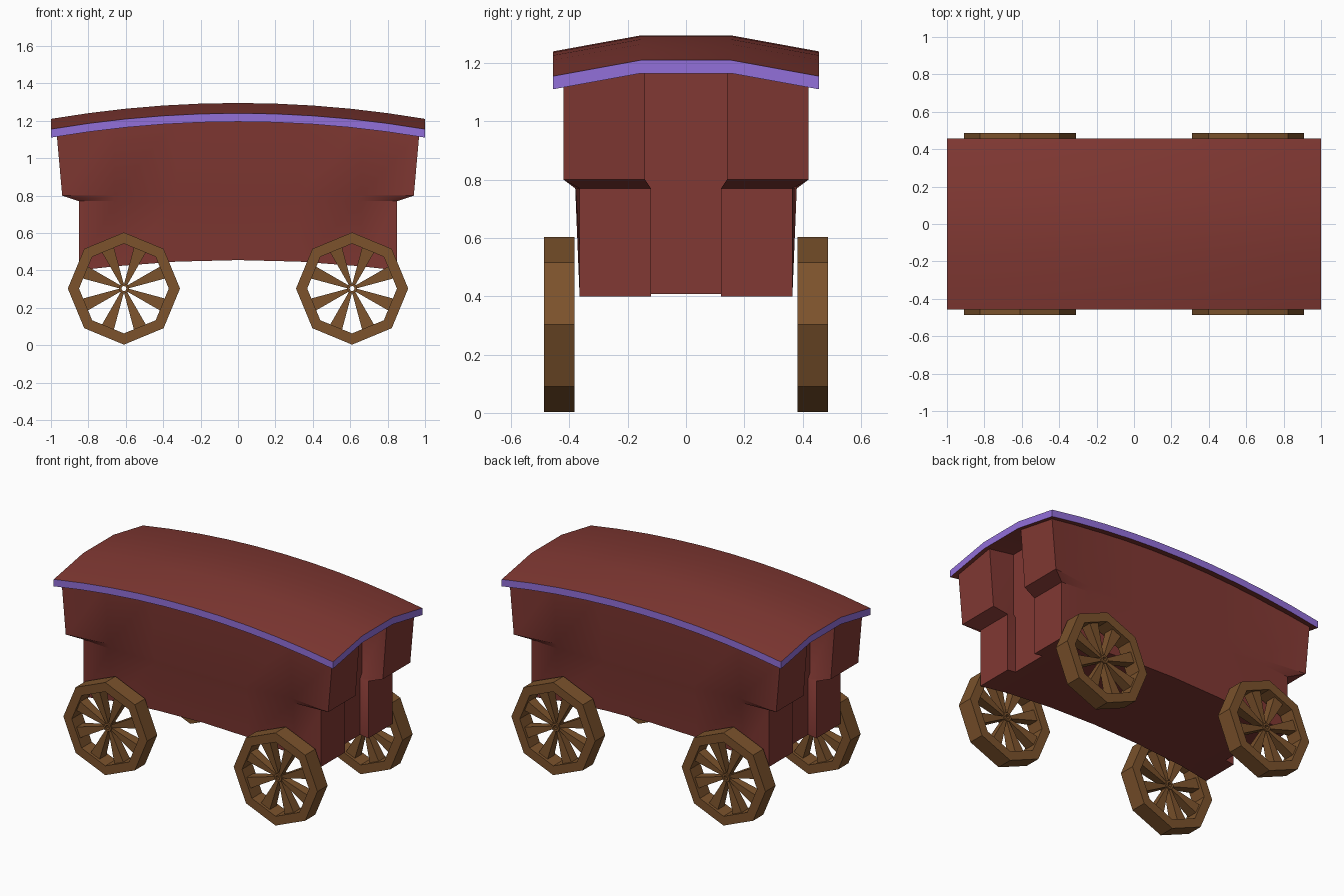
import bpy, bmesh, math

if "Cube" in bpy.data.objects:
    bpy.data.objects.remove(bpy.data.objects["Cube"])

def material(name, rgb):
    m = bpy.data.materials.new(name)
    m.diffuse_color = (*rgb, 1)
    m.use_nodes = True
    m.node_tree.nodes["Principled BSDF"].inputs["Base Color"].default_value = m.diffuse_color
    return m

RED = material("painted_wood", (0.22, 0.04, 0.033))
PURPLE = material("trim_paint", (0.29, 0.16, 0.7))
BROWN = material("wheel_wood", (0.2, 0.085, 0.025))

def finish(bm, name, mat, smooth=None):
    bmesh.ops.recalc_face_normals(bm, faces=bm.faces)
    me = bpy.data.meshes.new(name)
    bm.to_mesh(me)
    bm.free()
    me.materials.append(mat)
    if smooth:
        me.shade_smooth()
        me.set_sharp_from_angle(angle=math.radians(smooth))
    ob = bpy.data.objects.new(name, me)
    bpy.context.collection.objects.link(ob)
    return ob

def eave(x):
    return 1.24 - 0.085 * x * x

def roof_z(x, y):
    return eave(x) + 0.055 * min(1, (0.457 - abs(y)) / 0.302)

# Roof and purple trim: arched cross-section swept along x
XS = [-1 + i * 0.2 for i in range(11)]
YS = [-0.457, -0.155, 0.155, 0.457]

def slab(name, top, bottom, mat):
    bm = bmesh.new()
    loops = []
    for x in XS:
        pts = [(x, y, roof_z(x, y) + top) for y in YS]
        pts += [(x, y, roof_z(x, y) + bottom) for y in reversed(YS)]
        loops.append([bm.verts.new(p) for p in pts])
    for a, b in zip(loops, loops[1:]):
        for i in range(8):
            j = (i + 1) % 8
            bm.faces.new((a[i], a[j], b[j], b[i]))
    for l in (loops[0], loops[-1]):
        for i in range(3):
            bm.faces.new((l[i], l[i + 1], l[6 - i], l[7 - i]))
    return finish(bm, name, mat, 30)

trim = slab("roof_trim", 0, -0.045, PURPLE)
trim.data.materials.append(RED)
for p in trim.data.polygons:          # red top and underside, purple rim
    if abs(p.normal.z) > 0.7:
        p.material_index = 1

# Body: flared corner posts, recessed end walls, arched floor
LEVELS = [  # z, end x, recess half width, corner y, mid wall y
    (0.40, 0.85, 0.12, 0.365, 0.355),
    (0.77, 0.85, 0.12, 0.365, 0.38),
    (0.80, 0.94, 0.14, 0.42, 0.385),
    (None, 0.97, 0.14, 0.42, 0.41),
]
bm = bmesh.new()
rings = []
for n, (z, xe, w, ye, ym) in enumerate(LEVELS):
    half = [(0.79, w), (xe, w), (xe, ye), (0.66, ym), (0.33, ym), (0, ym)]
    side = half + [(-x, y) for x, y in reversed(half[:-1])]
    plan = side + [(x, -y) for x, y in reversed(side)]
    ring = []
    for x, y in plan:
        h = z
        if n == 0:
            h = 0.455 - 0.055 * min(1, (x / 0.85) ** 2)
        elif z is None:
            h = roof_z(x, y) - 0.03
        ring.append(bm.verts.new((x, y, h)))
    rings.append(ring)
N = len(rings[0])
for a, b in zip(rings, rings[1:]):
    for i in range(N):
        j = (i + 1) % N
        bm.faces.new((a[i], a[j], b[j], b[i]))
floor = rings[0]
for i in range(3, 7):
    bm.faces.new((floor[i], floor[i + 1], floor[N - 2 - i], floor[N - 1 - i]))
bm.faces.new(floor[:4] + floor[N - 4:])
bm.faces.new(floor[7:15])
finish(bm, "wagon_body", RED, 35)

# Wheels: octagonal rim, tapered spokes, small hub ring
def ring_prism(bm, r_out, r_in, depth, turn=0):
    rows = []
    for k in range(8):
        a = k * math.pi / 4 + turn
        rows.append([bm.verts.new((r * math.cos(a), y, r * math.sin(a)))
                     for r, y in ((r_out, -depth), (r_out, depth), (r_in, depth), (r_in, -depth))])
    for k in range(8):
        a, b = rows[k], rows[(k + 1) % 8]
        for i in range(4):
            j = (i + 1) % 4
            bm.faces.new((a[i], a[j], b[j], b[i]))

def wheel(name, x, y):
    bm = bmesh.new()
    ring_prism(bm, 0.30, 0.24, 0.052)
    ring_prism(bm, 0.028, 0.014, 0.03)
    for k in range(8):
        a = (k + 0.5) * math.pi / 4
        c, s = math.cos(a), math.sin(a)
        ends = []
        for r, w, d in ((0.02, 0.008, 0.02), (0.235, 0.036, 0.035)):
            ends.append([bm.verts.new((r * c - t * s, v, r * s + t * c))
                         for t, v in ((-w, -d), (w, -d), (w, d), (-w, d))])
        p, q = ends
        for i in range(4):
            j = (i + 1) % 4
            bm.faces.new((p[i], p[j], q[j], q[i]))
        bm.faces.new(p)
        bm.faces.new(q)
    ob = finish(bm, name, BROWN)
    ob.location = (x, y, 0.303)

for sx, lx in ((-1, "left"), (1, "right")):
    for sy, ly in ((-1, "front"), (1, "back")):
        wheel(f"{ly}_{lx}_wheel", sx * 0.61, sy * 0.435)
